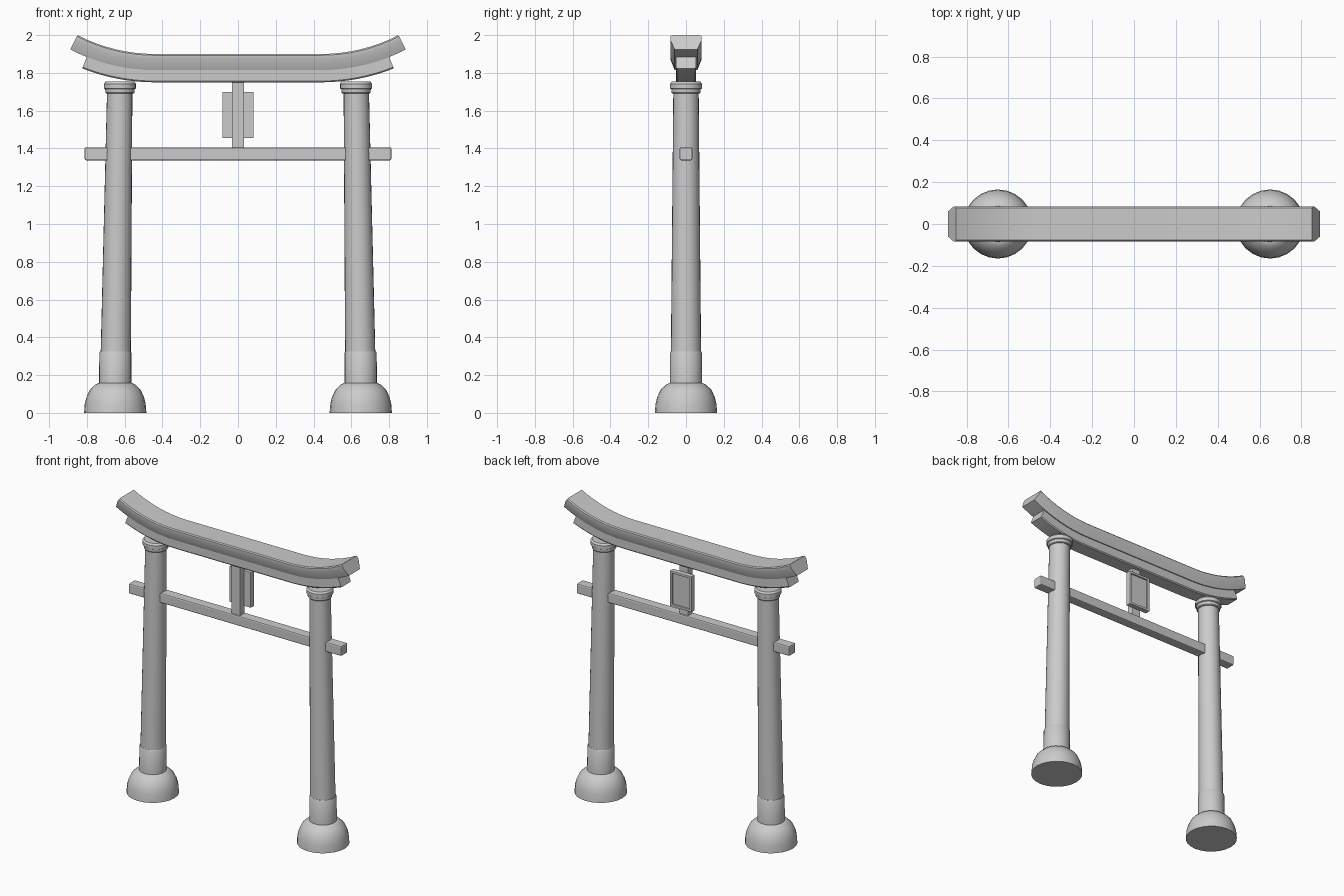
import bpy, bmesh
from math import sin, cos, pi, asin

if "Cube" in bpy.data.objects:
    bpy.data.objects.remove(bpy.data.objects["Cube"])


def finish(bm, name, angle=35, bevel=0):
    bmesh.ops.recalc_face_normals(bm, faces=bm.faces)
    me = bpy.data.meshes.new(name)
    bm.to_mesh(me)
    bm.free()
    ob = bpy.data.objects.new(name, me)
    bpy.context.collection.objects.link(ob)
    bpy.ops.object.select_all(action='DESELECT')
    bpy.context.view_layer.objects.active = ob
    ob.select_set(True)
    if bevel:
        m = ob.modifiers.new("bevel", 'BEVEL')
        m.width, m.segments = bevel, 2
    else:
        bpy.ops.object.shade_smooth_by_angle(angle=angle * pi / 180)
    return ob


def loft(name, rings, angle=35):
    """Skin a list of closed point rings and cap both ends."""
    bm = bmesh.new()
    vs = [[bm.verts.new(p) for p in r] for r in rings]
    n = len(vs[0])
    for a, b in zip(vs, vs[1:]):
        for i in range(n):
            j = (i + 1) % n
            bm.faces.new((a[i], a[j], b[j], b[i]))
    bm.faces.new(vs[0])
    bm.faces.new(vs[-1])
    return finish(bm, name, angle)


def lathe(name, side, profile, sides=24):
    """profile: (centre x, radius, z); side is -1 or 1."""
    loft(name, [[(side * cx + r * cos(2 * pi * i / sides), r * sin(2 * pi * i / sides), z)
                 for i in range(sides)] for cx, r, z in profile])


def box(name, x, y, z, bevel=0.004):
    bm = bmesh.new()
    bmesh.ops.create_cube(bm, size=1)
    for v in bm.verts:
        v.co = [lo + (c + 0.5) * (hi - lo) for c, (lo, hi) in zip(v.co, (x, y, z))]
    return finish(bm, name, bevel=bevel)


# Pillars: domed foot, sleeve, leaning tapered shaft and stepped collar
for s, tag in ((-1, "left"), (1, "right")):
    lathe(tag + "_foot", s, [(.65, .165, 0), (.65, .161, .05), (.65, .152, .085),
                             (.65, .134, .123), (.65, .105, .15), (.65, .088, .158)])
    lathe(tag + "_sleeve", s, [(.65, .086, .15), (.649, .085, .318), (.649, .081, .325)])
    lathe(tag + "_shaft", s, [(.647, .08, .32), (.626, .067, 1.72)])
    lathe(tag + "_collar", s, [(.625, .073, 1.69), (.625, .077, 1.695), (.625, .078, 1.714),
                               (.625, .085, 1.718), (.625, .085, 1.742), (.625, .075, 1.754)])

# Curved roof beams: flat middle, then concentric arcs rising to the ends
FLAT, CZ = 0.44, 2.79


def curved_beam(name, section, end_angle, steps=8):
    rings = []
    for s in (-1, 1):
        for k in range(steps + 1):
            t = end_angle * ((steps - k) if s < 0 else k) / steps
            rings.append([(s * (FLAT + (CZ - z) * sin(t)), y, CZ - (CZ - z) * cos(t))
                          for y, z in section])
    loft(name, rings, 25)


def mirrored(half):
    return half + [(-y, z) for y, z in reversed(half)]


curved_beam("top_beam", mirrored([(.06, 1.815), (.083, 1.872), (.083, 1.893), (.077, 1.90)]),
            asin(0.46))
curved_beam("under_beam", mirrored([(.047, 1.75), (.053, 1.757), (.053, 1.82)]), asin(0.37))

# Straight tie beam and centre strut
box("tie_beam", (-.812, .812), (-.034, .034), (1.337, 1.406), .008)
box("centre_strut", (-.033, .033), (-.024, .024), (1.40, 1.76))

# Plaque on the back of the strut with a raised frame
box("plaque_panel", (-.08, .08), (.022, .047), (1.457, 1.698))
for s, tag in ((-1, "left"), (1, "right")):
    e = sorted((s * .082, s * .066))
    box("plaque_frame_" + tag, e, (.022, .058), (1.455, 1.70), .003)
for z, tag in ((1.455, "bottom"), (1.684, "top")):
    box("plaque_frame_" + tag, (-.07, .07), (.022, .058), (z, z + .016), .003)
